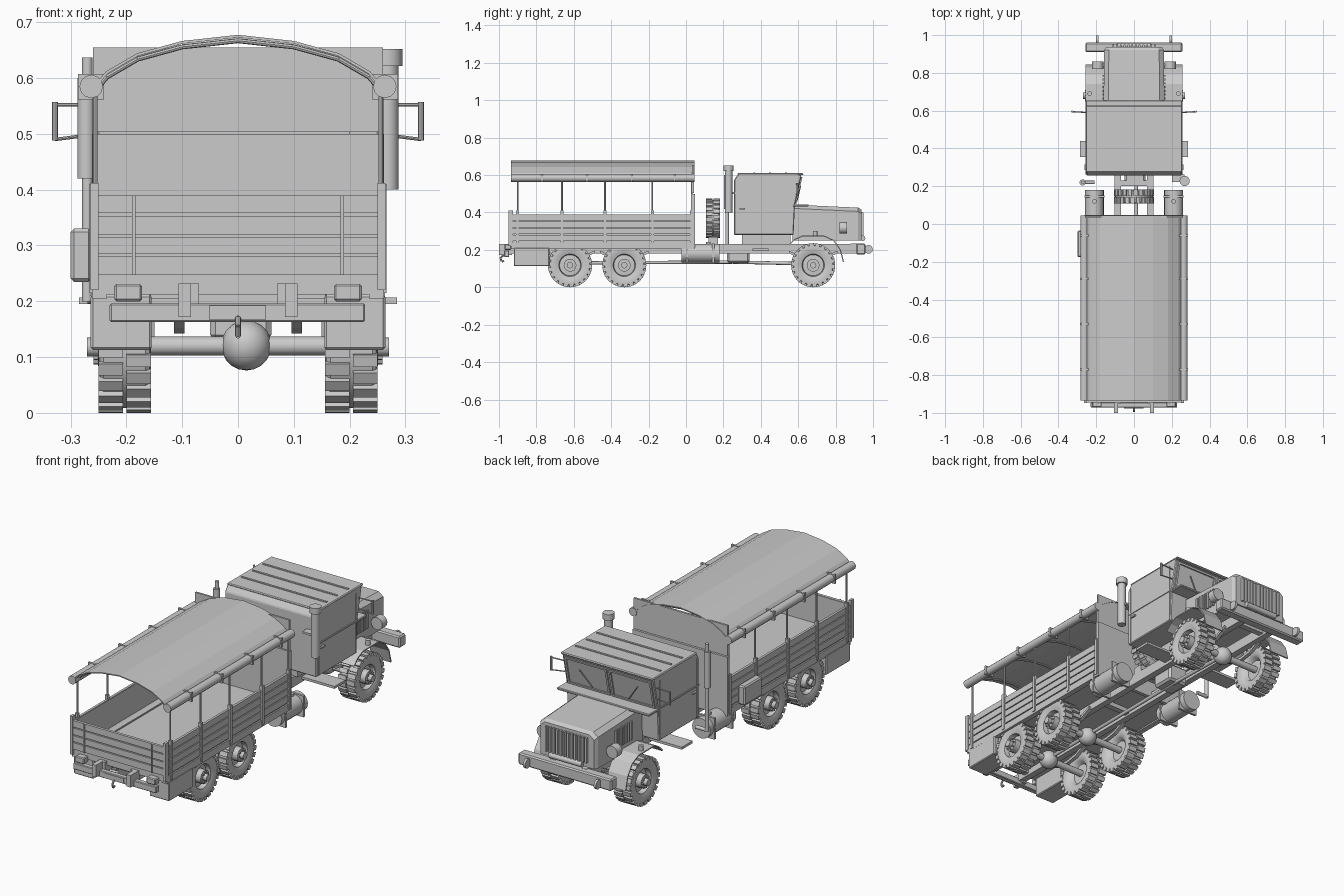
import bpy, bmesh
from math import sin, cos, pi, tau
from mathutils import Vector, Matrix

if "Cube" in bpy.data.objects:
    bpy.data.objects.remove(bpy.data.objects["Cube"])


def add(name, bm, smooth=False, bevel=0):
    bmesh.ops.recalc_face_normals(bm, faces=bm.faces)
    me = bpy.data.meshes.new(name)
    bm.to_mesh(me)
    bm.free()
    ob = bpy.data.objects.new(name, me)
    bpy.context.collection.objects.link(ob)
    if bevel:
        m = ob.modifiers.new("bevel", 'BEVEL')
        m.width, m.segments, m.limit_method = bevel, 1, 'ANGLE'
    if smooth:
        bpy.ops.object.select_all(action='DESELECT')
        ob.select_set(True)
        bpy.context.view_layer.objects.active = ob
        bpy.ops.object.shade_smooth_by_angle(angle=0.6)
    return ob


def put_box(bm, x0, x1, y0, y1, z0, z1, rot=None):
    c = Matrix.Translation(((x0 + x1) / 2, (y0 + y1) / 2, (z0 + z1) / 2))
    s = Matrix.Diagonal((abs(x1 - x0), abs(y1 - y0), abs(z1 - z0), 1))
    bmesh.ops.create_cube(bm, size=1, matrix=(rot or Matrix()) @ c @ s)


def box(name, *d, bevel=0):
    bm = bmesh.new()
    put_box(bm, *d)
    return add(name, bm, bevel=bevel)


def boxes(name, rows, bevel=0):
    bm = bmesh.new()
    for d in rows:
        put_box(bm, *d)
    return add(name, bm, bevel=bevel)


def put_rod(bm, a, b, r, n=12, r2=None):
    a, b = Vector(a), Vector(b)
    m = Matrix.Translation((a + b) / 2) @ (b - a).to_track_quat('Z', 'Y').to_matrix().to_4x4()
    bmesh.ops.create_cone(bm, cap_ends=True, segments=n, radius1=r,
                          radius2=r if r2 is None else r2, depth=(b - a).length, matrix=m)


def rods(name, rows, n=12):
    bm = bmesh.new()
    for a, b, r in rows:
        put_rod(bm, a, b, r, n)
    return add(name, bm, True)


def loft(name, sections, closed=True, bevel=0):
    bm = bmesh.new()
    rings = [[bm.verts.new(p) for p in s] for s in sections]
    n = len(rings[0])
    for p, q in zip(rings, rings[1:]):
        for i in range(n if closed else n - 1):
            j = (i + 1) % n
            bm.faces.new((p[i], p[j], q[j], q[i]))
    if closed:
        bm.faces.new(rings[0])
        bm.faces.new(rings[-1])
    return add(name, bm, bevel=bevel)


def solid(ob, t, offset=0):
    m = ob.modifiers.new("thickness", 'SOLIDIFY')
    m.thickness, m.offset = t, offset


# Wheel revolved about a chosen axis, with tread lugs, hub and bolts
def wheel(name, mat, R=0.118, w=0.094, hub=0.068):
    h = w / 2
    prof = [(0, h * .35), (.03, h * .35), (.056, h * .3), (.06, h * .8), (.07, h * .85), (.09, h),
            (.104, h * .95), (.109, h * .8), (.109, -h * .8), (.104, -h * .95), (.09, -h),
            (.07, -h * .85), (.06, -h * .7), (.05, -h * .3), (0, -h * .3)]
    k, n = R / .118, 32
    bm = bmesh.new()
    vs = [bm.verts.new((x, 0, r * k)) for r, x in prof]
    es = [bm.edges.new(e) for e in zip(vs, vs[1:])]
    bmesh.ops.spin(bm, geom=vs + es, cent=(0, 0, 0), axis=(1, 0, 0), angle=tau, steps=n)
    bmesh.ops.remove_doubles(bm, verts=bm.verts, dist=1e-5)
    for i in range(22):
        for s in (-1, 1):
            rot = Matrix.Rotation(tau * (i + s * .25) / 22, 4, 'X')
            put_box(bm, s * .003, s * h, -.011 * k, .011 * k, .1 * k, .1175 * k, rot)
    if hub:
        put_rod(bm, (0, 0, 0), (hub - .02, 0, 0), .034, 16)
        put_rod(bm, (hub - .03, 0, 0), (hub, 0, 0), .017, 12)
        for i in range(8):
            a = tau * i / 8
            put_rod(bm, (0, .027 * cos(a), .027 * sin(a)), (hub - .012, .027 * cos(a), .027 * sin(a)), .004, 6)
    ob = add(name, bm, True)
    ob.matrix_world = mat


AXLES = {"front": .68, "middle": -.33, "rear": -.62}
for nm, y in AXLES.items():
    for s, side in ((1, "right"), (-1, "left")):
        wheel(f"{nm}_{side}_wheel", Matrix.Translation((s * .203, y, .118)) @ Matrix.Rotation(0 if s > 0 else pi, 4, 'Z'))
    rods(nm + "_axle", [((-.2, y, .12), (.2, y, .12), .017)])
    bm = bmesh.new()
    bmesh.ops.create_uvsphere(bm, u_segments=16, v_segments=10, radius=.045, matrix=Matrix.Translation((.015, y, .121)))
    add(nm + "_differential", bm, True)
    # leaf springs
    for s in (-1, 1):
        loft(nm + "_leaf_spring", [[(x, y + t * .13, .142 + .04 * t * t + dz) for t in (-1, -.5, 0, .5, 1)]
             + [(x, y + t * .13, .156 + .04 * t * t + dz) for t in (1, .5, 0, -.5, -1)]
             for dz in (0,) for x in (s * .096, s * .115)])
wheel("spare_wheel", Matrix.Translation((0, .145, .37)) @ Matrix.Rotation(pi / 2, 4, 'Z'), R=.106, w=.075, hub=0)
box("spare_wheel_carrier", -.1, .1, .12, .17, .23, .268)
rods("drive_shafts", [((.012, -.62, .13), (.012, .25, .135), .009), ((.012, .25, .135), (.012, .68, .125), .009)])
box("transfer_case", -.05, .06, .22, .34, .13, .22, bevel=.01)

# Chassis
boxes("chassis_rails", [(s * .07, s * .103, -.95, .92, .18, .232) for s in (-1, 1)])
boxes("cross_members", [(-.08, .08, y, y + .03, .19, .225) for y in (-.9, -.48, -.15, .2, .5, .85)])
for s in (-1, 1):
    rods("fuel_tank", [((s * .21, -.025, .182), (s * .21, .18, .182), .05)], 20)
    boxes("tank_straps", [(s * .157, s * .263, y, y + .012, .129, .235) for y in (.0, .14)])
    rods("tank_cap", [((s * .21, .12, .22), (s * .21, .12, .242), .012)])
    box("cab_step", s * .1, s * .285, .355, .44, .195, .207)
    box("cab_mount", s * .06, s * .12, .3, .56, .23, .285)

# Cargo bed
box("bed_floor", -.255, .255, -.935, .04, .212, .245)
PLANKS = [(.247, .28), (.285, .315), (.32, .353), (.358, .39)]
POSTS = (-.9, -.663, -.433, -.18, .03)
for s in (-1, 1):
    boxes("side_planks", [(s * .248, s * .26, -.935, .035, a, b) for a, b in PLANKS])
    box("side_board_backing", s * .246, s * .25, -.93, .035, .24, .388)
    boxes("side_posts", [(s * .25, s * .266, y - .008, y + .008, .215, .41) for y in POSTS])
    rods("canopy_posts", [((s * .256, y, .38), (s * .256, y, .6), .0045) for y in POSTS], 8)
    box("bed_side_rail", s * .235, s * .262, -.935, .035, .205, .24)
    box("rear_skirt_box", s * .155, s * .264, -.92, -.73, .113, .212, bevel=.004)
    box("bench_mount_rail", s * .2, s * .206, -.92, .02, .245, .25)
boxes("tailgate_planks", [(-.262, .262, -.944, -.93, a, b) for a, b in PLANKS])
box("tailgate_backing", -.25, .25, -.935, -.928, .245, .388)
boxes("tailgate_straps", [(s * .184, s * .19, -.95, -.93, .247, .39) for s in (-1, 1)])
boxes("tailgate_corner_posts", [(s * .25, s * .264, -.948, -.925, .22, .412) for s in (-1, 1)])
box("bulkhead_lower", -.262, .262, .03, .048, .205, .5)
box("bulkhead_upper", -.26, .26, .032, .042, .503, .655)
box("side_toolbox", -.3, -.262, -.175, -.035, .235, .33, bevel=.006)

# Canopy with rolled canvas sides
half = [(0, .675), (.1, .664), (.18, .642), (.235, .61), (.252, .59)]
arc = [(-x, z) for x, z in half[:0:-1]] + half
solid(loft("canopy_roof", [[(x, y, z) for x, z in arc] for y in (-.935, .045)], False), .005)
for y in POSTS:
    rods("canopy_bow", [((a[0], y, a[1] - .008), (b[0], y, b[1] - .008), .0045) for a, b in zip(arc, arc[1:])], 8)
for s in (-1, 1):
    rods("rolled_canvas", [((s * .263, -.935, .585), (s * .263, .045, .585), .021)])
    boxes("roll_straps", [(s * .24, s * .287, y - .005, y + .005, .562, .607) for y in (-.06, -.29, -.53, -.77)])

# Rear bumper, lights and hook
box("rear_bumper", -.23, .228, -.972, -.945, .163, .196, bevel=.003)
boxes("rear_brackets", [(s * .084, s * .107, -1, -.93, .172, .232) for s in (-1, 1)])
boxes("tail_lights", [(s * .172, s * .222, -.97, -.935, .2, .231) for s in (-1, 1)], bevel=.004)
box("rear_plate", -.052, .05, -.976, -.97, .167, .192)
bm = bmesh.new()
hook = [(-.96, .17), (-.98, .17), (-.992, .155), (-.985, .138), (-.972, .14)]
for a, b in zip(hook, hook[1:]):
    put_rod(bm, (0, *a), (0, *b), .005, 8)
add("tow_hook", bm, True)

# Cab
cab = [(.257, .28), (.257, .575), (.28, .606), (.60, .606), (.617, .598), (.582, .44), (.575, .28)]
loft("cab_body", [[(x, y, z) for y, z in cab] for x in (-.253, .253)], bevel=.004)
box("cab_roof", -.255, .255, .275, .627, .6, .61, bevel=.004)
boxes("roof_ribs", [(-.235, .235, y, y + .01, .608, .614) for y in (.36, .445, .53)])
box("cowl_shelf", -.255, .255, .57, .655, .432, .444, bevel=.003)


def screen(name, x0, x1, t0, t1, d):
    pts = [(x, .582 + .035 * t, .44 + .158 * t) for x, t in ((x0, t0), (x1, t0), (x1, t1), (x0, t1))]
    return loft(name, [[(x, y + e, z) for x, y, z in pts] for e in (-.002, d)])


for a in (-.24, .006):
    for d in ((a, a + .234, .03, .09), (a, a + .234, .88, .94), (a, a + .01, .03, .94), (a + .224, a + .234, .03, .94)):
        screen("windshield_frame", *d, .007)
for s in (-1, 1):
    rods("wiper", [((s * .1, .593, .46), (s * .16, .612, .54), .003)], 6)
    box("door_belt_line", s * .25, s * .257, .262, .575, .44, .447)
    boxes("door_seams", [(s * .25, s * .256, y, y + .004, .285, .58) for y in (.275, .565)])
    box("door_handle", s * .25, s * .262, .285, .315, .415, .423)
    rods("mirror", [((s * .25, .59, .552), (s * .328, .595, .552), .003), ((s * .25, .59, .5), (s * .328, .595, .49), .003),
                    ((s * .328, .595, .488), (s * .328, .595, .557), .0055)], 8)

# Hood, grille and fenders
def hood(y, w, zt):
    return [(-w, y, .25), (w, y, .25), (w, y, zt - .02), (w - .025, y, zt), (-w + .025, y, zt), (-w, y, zt - .02)]


loft("hood", [hood(.57, .162, .442), hood(.92, .158, .426), hood(.937, .148, .415)])
boxes("grille_bars", [(-.115 + i * .02, -.105 + i * .02, .93, .95, .275, .4) for i in range(12)])
rods("winch_roll", [((-.09, .945, .262), (.09, .945, .262), .014)])
fender = [(.55, .225), (.58, .255), (.62, .273), (.74, .273), (.79, .25), (.825, .2), (.842, .135)]
for s in (-1, 1):
    solid(loft("front_fender", [[(x * s, y, z) for y, z in fender] for x in (.15, .257)], False), .006)
    boxes("hood_louvres", [(s * .155, s * .167, .66 + i * .02, .67 + i * .02, .3, .39) for i in range(7)])
    rods("headlight", [((s * .192, .82, .318), (s * .192, .86, .318), .031), ((s * .15, .84, .318), (s * .19, .84, .318), .01)], 16)
    rods("marker_light", [((s * .235, .69, .27), (s * .235, .69, .3), .012)])
    box("bumper_bracket", s * .07, s * .1, .88, .93, .18, .235)
    rods("front_tow_ring", [((s * .195 - .006, .976, .203), (s * .195 + .006, .976, .203), .023)], 16)
box("front_bumper", -.258, .256, .91, .96, .176, .234, bevel=.006)

# Exhaust stack and air intake
rods("exhaust_stack", [((-.27, .22, .2), (-.27, .22, .637), .0095), ((-.272, .22, .42), (-.272, .22, .6), .016)], 14)
rods("exhaust_link", [((-.21, .22, .205), (-.27, .22, .205), .009)])
rods("air_intake", [((.268, .228, .4), (.268, .228, .625), .02), ((.268, .228, .622), (.268, .228, .652), .027)], 16)
box("air_intake_bracket", .2, .268, .222, .262, .5, .51)
